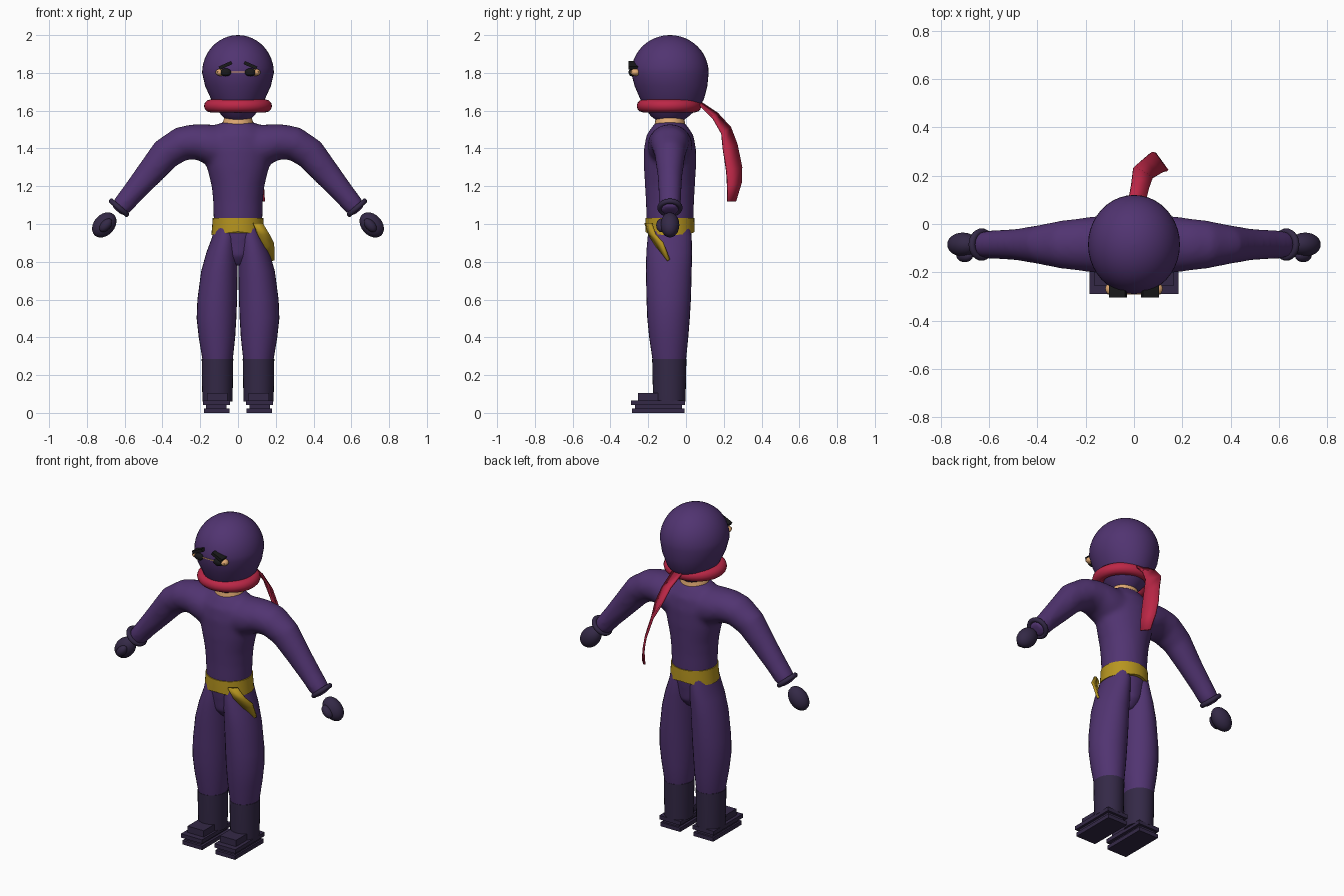
import bpy, bmesh, math
from mathutils import Matrix, Vector

if "Cube" in bpy.data.objects:
    bpy.data.objects.remove(bpy.data.objects["Cube"])

YC = -0.085  # depth of the body axis


def material(name, rgb):
    m = bpy.data.materials.new(name)
    m.diffuse_color = (*rgb, 1)
    m.use_nodes = True
    m.node_tree.nodes["Principled BSDF"].inputs["Base Color"].default_value = m.diffuse_color
    return m


PURPLE = material("purple cloth", (0.082, 0.034, 0.165))
DARK = material("dark purple", (0.034, 0.022, 0.062))
RED = material("red scarf", (0.50, 0.020, 0.062))
GOLD = material("gold sash", (0.47, 0.30, 0.014))
SKIN = material("skin", (0.75, 0.40, 0.17))
BLACK = material("black", (0.010, 0.010, 0.011))


def finish(name, bm, mat, smooth=True):
    bmesh.ops.recalc_face_normals(bm, faces=bm.faces)
    me = bpy.data.meshes.new(name)
    bm.to_mesh(me)
    bm.free()
    me.materials.append(mat)
    ob = bpy.data.objects.new(name, me)
    bpy.context.collection.objects.link(ob)
    if smooth:
        bpy.ops.object.select_all(action='DESELECT')
        ob.select_set(True)
        bpy.context.view_layer.objects.active = ob
        bpy.ops.object.shade_smooth_by_angle(angle=math.radians(45))
    return ob


def loft(bm, rings, n=28, side=1):
    """Skin elliptical rings: (centre, tilt in degrees, half width, half depth)."""
    loops = []
    for c, tilt, a, b in rings:
        t = math.radians(tilt)
        u = Vector((math.cos(t), 0, math.sin(t)))
        loop = []
        for i in range(n):
            w = 2 * math.pi * i / n
            p = Vector(c) + u * a * math.cos(w) + Vector((0, b * math.sin(w), 0))
            p.x *= side
            loop.append(bm.verts.new(p))
        loops.append(loop)
    for l0, l1 in zip(loops, loops[1:]):
        for i in range(n):
            j = (i + 1) % n
            bm.faces.new((l0[i], l0[j], l1[j], l1[i]))
    bm.faces.new(loops[0])
    bm.faces.new(loops[-1])


def upright(z, x0, x1, y0, y1):
    return (((x0 + x1) / 2, (y0 + y1) / 2, z), 0, (x1 - x0) / 2, (y1 - y0) / 2)


def ellipsoid(name, loc, radii, mat, tilt=0):
    bm = bmesh.new()
    m = (Matrix.Translation(loc) @ Matrix.Rotation(math.radians(tilt), 4, 'Y')
         @ Matrix.Diagonal((*radii, 1)))
    bmesh.ops.create_uvsphere(bm, u_segments=20, v_segments=12, radius=1, matrix=m)
    return finish(name, bm, mat)


def box(name, x0, x1, y0, y1, z0, z1, mat, tilt=0):
    bm = bmesh.new()
    m = (Matrix.Translation(((x0 + x1) / 2, (y0 + y1) / 2, (z0 + z1) / 2))
         @ Matrix.Rotation(math.radians(tilt), 4, 'Y')
         @ Matrix.Diagonal((abs(x1 - x0), y1 - y0, z1 - z0, 1)))
    bmesh.ops.create_cube(bm, size=1, matrix=m)
    return finish(name, bm, mat, False)


def torus(name, mat, major, depth, minor, m, n=40, k=12):
    bm = bmesh.new()
    rows = []
    for i in range(n):
        a = 2 * math.pi * i / n
        row = []
        for j in range(k):
            b = 2 * math.pi * j / k
            r = minor * math.cos(b)
            p = Vector(((major + r) * math.cos(a), (depth + r) * math.sin(a), minor * math.sin(b)))
            row.append(bm.verts.new(m @ p))
        rows.append(row)
    for i in range(n):
        for j in range(k):
            r0, r1, j1 = rows[i], rows[(i + 1) % n], (j + 1) % k
            bm.faces.new((r0[j], r1[j], r1[j1], r0[j1]))
    return finish(name, bm, mat)


def ribbon(name, sections, mat, thick):
    bm = bmesh.new()
    rows = [[bm.verts.new(p) for p in s] for s in sections]
    for r0, r1 in zip(rows, rows[1:]):
        bm.faces.new((r0[0], r0[1], r1[1], r1[0]))
    ob = finish(name, bm, mat)
    mod = ob.modifiers.new("thickness", 'SOLIDIFY')
    mod.thickness, mod.offset = thick, 0


# Torso and sleeves, fused into one soft suit
bm = bmesh.new()
torso = [(.78, .05, .06), (.83, .09, .10), (.95, .128, .117), (1.03, .13, .125), (1.12, .132, .128),
         (1.2, .14, .133), (1.3, .165, .138), (1.4, .18, .138), (1.47, .17, .125),
         (1.515, .125, .095), (1.54, .085, .075)]
loft(bm, [((0, YC, z), 0, a, b) for z, a, b in torso])
arm = [(.05, 1.40, 90, .12, .12), (.16, 1.42, 90, .108, .118), (.23, 1.434, 83, .095, .108),
       (.30, 1.425, 70, .090, .100), (.385, 1.37, 50, .085, .082), (.48, 1.255, 42, .071, .066),
       (.565, 1.155, 41, .059, .060), (.61, 1.10, 41, .056, .058), (.64, 1.068, 41, .045, .048)]
for s in (1, -1):
    loft(bm, [((x, YC, z), t, a, b) for x, z, t, a, b in arm], side=s)
suit = finish("suit_top", bm, PURPLE)
rm = suit.modifiers.new("fuse", 'REMESH')
rm.mode, rm.voxel_size, rm.use_smooth_shade = 'VOXEL', 0.013, True
sm = suit.modifiers.new("soften", 'SMOOTH')
sm.factor, sm.iterations = 0.5, 12

# Hooded head: egg with a tapered chin
low = [(1.53, .03, -.125, -.045), (1.545, .055, -.15, -.02), (1.57, .083, -.185, .015),
       (1.61, .115, -.215, .06), (1.66, .142, -.242, .095), (1.73, .174, -.272, .113)]
rings = [upright(z, -a, a, y0, y1) for z, a, y0, y1 in low]
for i in range(13):
    t = math.radians(89 * i / 12)
    rings.append(((0, YC, 1.80 + .20 * math.sin(t)), 0, .19 * math.cos(t), .205 * math.cos(t)))
bm = bmesh.new()
loft(bm, rings, 40)
finish("hooded_head", bm, PURPLE)

# Neck
bm = bmesh.new()
loft(bm, [((0, YC, 1.50), 0, .095, .085), ((0, YC, 1.535), 0, .082, .08), ((0, YC, 1.60), 0, .06, .068)])
finish("neck", bm, SKIN)

# Scarf ring and hanging tail
torus("scarf_ring", RED, .146, .137, .034, Matrix.Translation((0, -.09, 1.625)))
ribbon("scarf_tail", [
    ((-.03, .06, 1.655), (.04, .06, 1.645)),
    ((-.01, .165, 1.585), (.06, .145, 1.56)),
    ((.0, .235, 1.51), (.075, .19, 1.48)),
    ((.04, .27, 1.42), (.09, .197, 1.40)),
    ((.07, .295, 1.30), (.12, .215, 1.28)),
    ((.085, .293, 1.22), (.133, .22, 1.20)),
    ((.10, .262, 1.12), (.138, .22, 1.12))], RED, .012)

# Belt with a slightly waved lower edge, and its hanging end
bm = bmesh.new()
loft(bm, [((0, YC, .96), 0, .141, .130), ((0, YC, 1.0), 0, .136, .130), ((0, YC, 1.033), 0, .134, .129)], 36)
for v in bm.verts:
    if v.co.z < .97:
        v.co.z -= .018 * abs(v.co.x) / .14
finish("belt", bm, GOLD)
ribbon("belt_end", [
    ((.082, -.215, 1.005), (.128, -.185, 1.005)),
    ((.105, -.195, .945), (.165, -.165, .945)),
    ((.140, -.150, .875), (.188, -.125, .90)),
    ((.172, -.095, .805), (.190, -.09, .81))], GOLD, .014)

# Face: skin slit, eyes and brows
box("eye_slit", -.11, .11, -.292, -.25, 1.803, 1.808, SKIN)

leg = [(1.0, 0, .122, -.19, .02), (.93, 0, .137, -.203, .03), (.85, 0, .167, -.21, .032),
       (.75, .002, .195, -.212, .03), (.6, .005, .215, -.209, .026), (.5, .009, .219, -.205, .02),
       (.4, .015, .208, -.195, .012), (.28, .028, .188, -.177, 0), (.24, .035, .18, -.17, -.01)]
boot = [(.285, .025, .192, -.179, .002), (.18, .027, .191, -.177, .0), (.06, .029, .188, -.173, -.003)]

for s, tag in ((1, "left"), (-1, "right")):
    # Trouser leg and boot
    for part, data, mat in (("leg", leg, PURPLE), ("boot", boot, DARK)):
        bm = bmesh.new()
        loft(bm, [upright(*r) for r in data], 28, s)
        finish(f"{tag}_{part}", bm, mat)
    # Layered sandal
    for part, x0, x1, y0, y1, z0, z1 in (("toe_cap", .055, .165, -.255, -.08, .05, .105),
                                         ("footbed", .042, .185, -.29, -.005, .042, .066),
                                         ("midsole", .06, .17, -.27, -.02, .02, .045),
                                         ("sole", .045, .18, -.285, -.008, 0, .024)):
        box(f"{tag}_{part}", s * x0, s * x1, y0, y1, z0, z1, DARK)
    # Cuff ring, hand and thumb
    m = Matrix.Translation((s * .63, YC, 1.086)) @ Matrix.Rotation(math.radians(-41 * s), 4, 'Y')
    torus(f"{tag}_cuff", DARK, .053, .053, .014, m, 28, 10)
    ellipsoid(f"{tag}_hand", (s * .708, YC, .995), (.075, .05, .055), DARK, 48 * s)
    ellipsoid(f"{tag}_thumb", (s * .70, -.132, .993), (.042, .026, .026), DARK, 48 * s)
    # Eye, skin corner and worried brow
    ellipsoid(f"{tag}_eye_corner", (s * .093, -.268, 1.803), (.026, .026, .019), SKIN)
    ellipsoid(f"{tag}_eye", (s * .065, -.287, 1.803), (.029, .017, .021), BLACK)
    box(f"{tag}_brow", s * .03, s * .102, -.304, -.25, 1.831, 1.849, BLACK, 24 * s)
